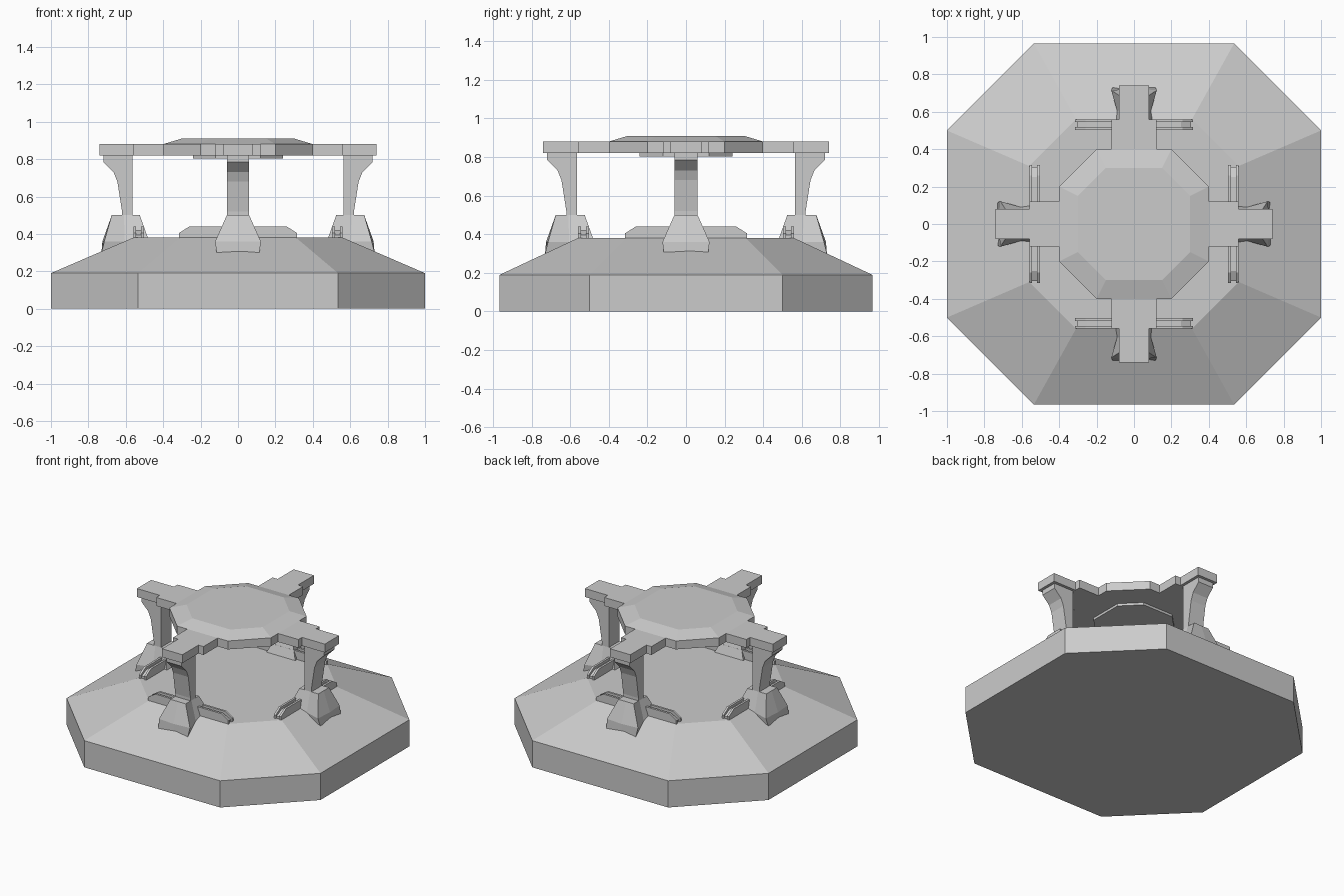
import bpy, bmesh, math
from mathutils import Matrix

if "Cube" in bpy.data.objects:
    bpy.data.objects.remove(bpy.data.objects["Cube"])


def make(name, bm, turn=0):
    bmesh.ops.recalc_face_normals(bm, faces=bm.faces)
    bm.transform(Matrix.Rotation(turn, 4, 'Z'))
    me = bpy.data.meshes.new(name)
    bm.to_mesh(me)
    bm.free()
    ob = bpy.data.objects.new(name, me)
    bpy.context.collection.objects.link(ob)
    return ob


def loft(name, rings, turn=0):
    """Skin equal-length rings of 3D points and cap both ends."""
    bm = bmesh.new()
    vs = [[bm.verts.new(p) for p in r] for r in rings]
    n = len(vs[0])
    for a, b in zip(vs, vs[1:]):
        for i in range(n):
            j = (i + 1) % n
            bm.faces.new((a[i], a[j], b[j], b[i]))
    bm.faces.new(vs[0])
    bm.faces.new(vs[-1])
    return make(name, bm, turn)


def octagon(ax, ay, bx, by, z):
    """Corners (ax, ay) and (bx, by) mirrored to all quadrants."""
    return [(bx, -by, z), (bx, by, z), (ax, ay, z), (-ax, ay, z),
            (-bx, by, z), (-bx, -by, z), (-ax, -ay, z), (ax, -ay, z)]


# Sloped octagonal base
loft("base", [octagon(.535, .965, 1, .5, 0), octagon(.535, .965, 1, .5, .19),
              octagon(.31, .56, .56, .31, .38)])

# Canopy plate with four stepped arms
quarter = [(.4, -.2), (.4, -.12), (.56, -.12), (.56, -.08), (.74, -.08),
           (.74, .08), (.56, .08), (.56, .12), (.4, .12), (.4, .2)]
outline = []
for k in range(4):
    c, s = [(1, 0), (0, 1), (-1, 0), (0, -1)][k]
    outline += [(x * c - y * s, x * s + y * c) for x, y in quarter]
loft("canopy_plate", [[(x, y, z) for x, y in outline] for z in (.82, .88)])
loft("canopy_cap", [octagon(.2, .4, .4, .2, .88), octagon(.15, .3, .3, .15, .91)])
loft("canopy_underside", [octagon(.12, .24, .24, .12, .803),
                          octagon(.12, .24, .24, .12, .82)])

# Column side profile (radius, z)
column = [(.565, .45), (.62, .45), (.62, .52), (.645, .68), (.665, .73),
          (.72, .785), (.72, .82), (.565, .82)]
# Rail side profile (sideways, z)
rail = [(-.315, .37), (.315, .37), (.315, .405), (.26, .44), (-.26, .44), (-.315, .405)]
core = [(-.305, .37), (.305, .37), (.305, .395), (.25, .422), (-.25, .422), (-.305, .395)]


def foot_ring(r0, r1, w, nw, nr, z):
    """Claw foot section with a notch on each side and on the outer face."""
    m = (r0 + r1) / 2 + .01
    return [(r0, -w, z), (m, -nw, z), (r1, -w, z), (nr, 0, z),
            (r1, w, z), (m, nw, z), (r0, w, z), (r0, 0, z)]


for k, side in enumerate(("right", "back", "left", "front")):
    t = k * math.pi / 2
    loft(side + "_column", [[(r, y, z) for r, z in column] for y in (-.06, .06)], t)
    loft(side + "_foot", [foot_ring(.48, .73, .115, .09, .715, .30),
                          foot_ring(.475, .715, .122, .09, .725, .36),
                          foot_ring(.525, .675, .06, .06, .675, .5)], t)
    # Low rail: two flanges with a recessed core
    for part, prof, x0, x1 in (("inner_rail", rail, .503, .518),
                               ("outer_rail", rail, .545, .56),
                               ("rail_core", core, .518, .545)):
        loft(side + "_" + part, [[(x, y, z) for y, z in prof] for x in (x0, x1)], t)
